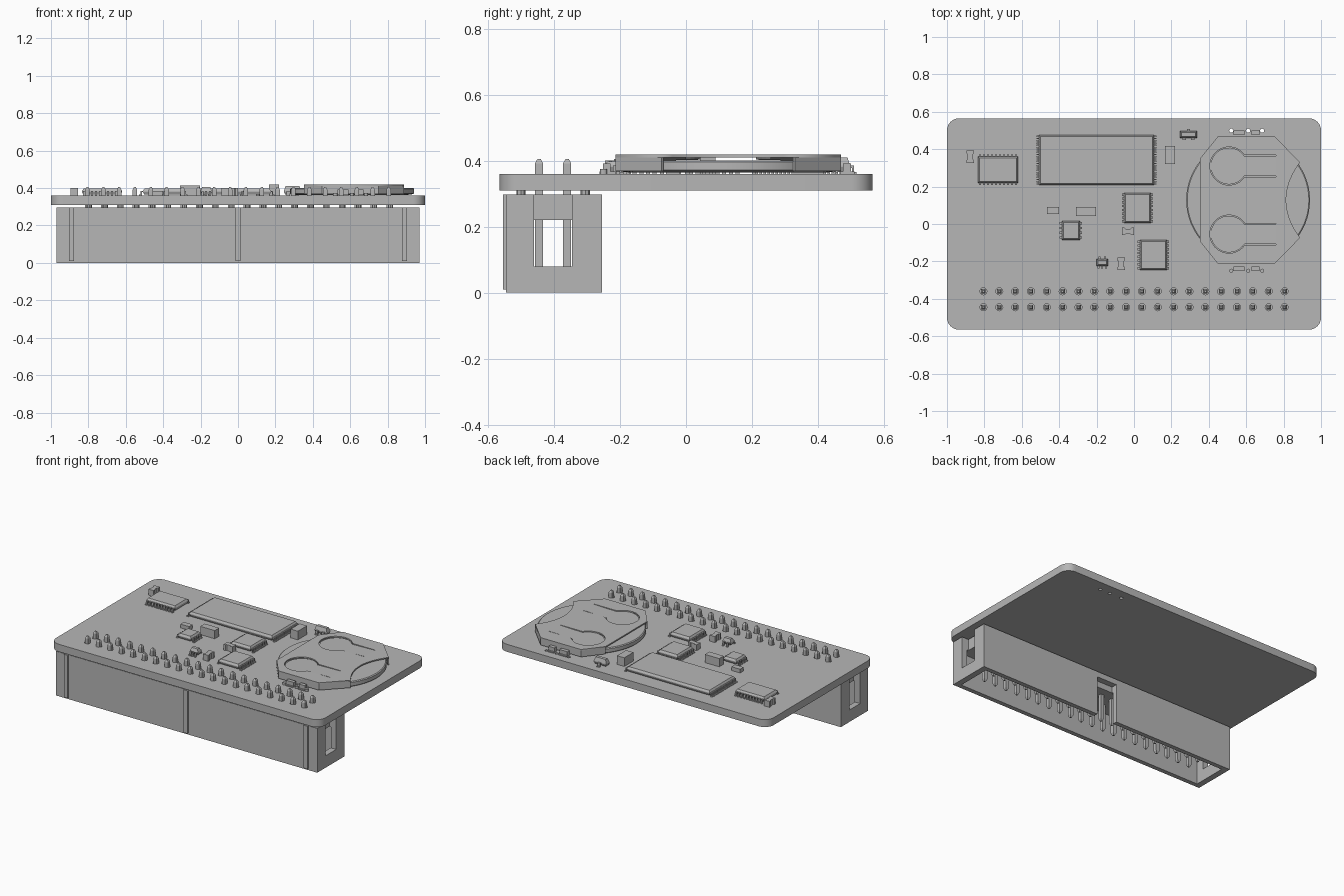
import bpy, bmesh
from math import sin, cos, pi, atan2
from mathutils import Vector

old = bpy.data.objects.get("Cube")
if old:
    bpy.data.objects.remove(old)

grey = bpy.data.materials.new("plain grey")
grey.use_nodes = True
grey.diffuse_color = (0.47, 0.47, 0.47, 1)
grey.node_tree.nodes["Principled BSDF"].inputs["Base Color"].default_value = grey.diffuse_color

TOP = 0.36      # upper face of the board
UNDER = 0.31    # lower face of the board


def add_object(name, mesh):
    obj = bpy.data.objects.new(name, mesh)
    bpy.context.collection.objects.link(obj)
    mesh.materials.clear()
    mesh.materials.append(grey)
    return obj


def finish(name, bm):
    bmesh.ops.recalc_face_normals(bm, faces=bm.faces)
    mesh = bpy.data.meshes.new(name)
    bm.to_mesh(mesh)
    bm.free()
    return add_object(name, mesh)


def loft(bm, sections):
    """Join equal rings of points and cap both ends."""
    rings = [[bm.verts.new(p) for p in s] for s in sections]
    n = len(rings[0])
    for a, b in zip(rings, rings[1:]):
        for i in range(n):
            j = (i + 1) % n
            bm.faces.new((a[i], a[j], b[j], b[i]))
    bm.faces.new(rings[0][::-1])
    bm.faces.new(rings[-1])


def rect(x0, x1, y0, y1, z, inset=0):
    x0, x1, y0, y1 = x0 + inset, x1 - inset, y0 + inset, y1 - inset
    return [(x0, y0, z), (x1, y0, z), (x1, y1, z), (x0, y1, z)]


def box(bm, x0, x1, y0, y1, z0, z1):
    loft(bm, [rect(x0, x1, y0, y1, z0), rect(x0, x1, y0, y1, z1)])


def circle(cx, cy, r, n=12, start=0, sweep=2 * pi, ends=False):
    return [(cx + r * cos(start + sweep * i / n), cy + r * sin(start + sweep * i / n))
            for i in range(n + ends)]


def at(points, z):
    return [(x, y, z) for x, y in points]


def plate(name, outlines, z0, z1):
    """Flat sheet; outlines after the first are holes."""
    curve = bpy.data.curves.new(name, "CURVE")
    curve.dimensions, curve.fill_mode = "2D", "BOTH"
    curve.extrude = (z1 - z0) / 2
    for pts in outlines:
        spline = curve.splines.new("POLY")
        spline.points.add(len(pts) - 1)
        for p, (x, y) in zip(spline.points, pts):
            p.co = (x, y, 0, 1)
        spline.use_cyclic_u = True
    temp = bpy.data.objects.new(name, curve)
    bpy.context.collection.objects.link(temp)
    graph = bpy.context.evaluated_depsgraph_get()
    mesh = bpy.data.meshes.new_from_object(temp.evaluated_get(graph))
    bpy.data.objects.remove(temp)
    for v in mesh.vertices:
        v.co.z += (z0 + z1) / 2
    return add_object(name, mesh)


# Circuit board with rounded corners and drilled holes
PINS = [(-0.805 + 1.61 * i / 19, y) for i in range(20) for y in (-0.445, -0.36)]
outline = []
for k, (sx, sy) in enumerate([(1, 1), (-1, 1), (-1, -1), (1, -1)]):
    outline += circle(sx * 0.935, sy * 0.5, 0.065, 8, k * pi / 2, pi / 2, True)
drills = [circle(x, y, 0.019) for x, y in PINS]
drills += [circle(x, 0.499, 0.011) for x in (0.52, 0.61, 0.685)]
plate("circuit_board", [outline] + drills, UNDER, TOP)

# Header pins with pointed ends
bm = bmesh.new()
for x, y in PINS:
    loft(bm, [rect(x - .012, x + .012, y - .012, y + .012, z, i)
              for z, i in ((0.04, .007), (0.055, 0), (0.392, 0), (0.405, .007))])
finish("header_pins", bm)

# Connector shell: open below, key notch at the back, windows in the ends
bm = bmesh.new()
box(bm, -0.97, 0.97, -0.545, -0.255, 0, 0.297)
shell = finish("connector_shell", bm)
cuts = [(-0.93, 0.93, -0.515, -0.285, -0.1, 0.22),
        (0.92, 1.1, -0.46, -0.345, 0.08, 0.4),
        (-1.1, -0.92, -0.46, -0.345, 0.08, 0.4),
        (-0.075, 0.075, -0.295, -0.2, -0.1, 0.26)]
bpy.context.view_layer.objects.active = shell
for c in cuts:
    bm = bmesh.new()
    box(bm, *c)
    cutter = finish("cutter", bm)
    cutter.hide_render = True
    mod = shell.modifiers.new("cut", "BOOLEAN")
    mod.operation, mod.object, mod.solver = "DIFFERENCE", cutter, "EXACT"
    bpy.ops.object.modifier_apply(modifier=mod.name)
    bpy.data.objects.remove(cutter)

# Ridges on the front of the connector and standoffs above it
bm = bmesh.new()
for x in (-0.89, 0, 0.89):
    box(bm, x - 0.014, x + 0.014, -0.555, -0.54, 0.01, 0.297)
finish("connector_ridges", bm)
bm = bmesh.new()
for x, _ in PINS[::2]:
    for y in (-0.5, -0.305):
        loft(bm, [at(circle(x + 0.01, y, 0.014, 8), z) for z in (0.295, UNDER)])
finish("connector_standoffs", bm)


# Chips with gull-wing legs
def chip(name, x0, x1, y0, y1, along, low, high, reach=0.02, width=0.012, top=0.397):
    """low and high are the leg counts on the two sides; along is the row axis."""
    bm = bmesh.new()
    loft(bm, [rect(x0, x1, y0, y1, z, i)
              for z, i in ((0.365, .007), (0.38, 0), (0.385, 0), (top, .008))])
    finish(name, bm)
    bm = bmesh.new()
    start, end = (x0, x1) if along == "x" else (y0, y1)
    for edge, sign, count in (((y0, y1)[0] if along == "x" else x0, -1, low),
                              (y1 if along == "x" else x1, 1, high)):
        for i in range(count):
            mid = start + (end - start) * (i + 0.5) / count
            for a, b, z0, z1 in ((-0.004, reach * .6, .378, .385),
                                 (reach * .3, reach * .6, TOP, .385),
                                 (reach * .3, reach, TOP, .366)):
                d = sorted((edge + sign * a, edge + sign * b))
                m = (mid - width / 2, mid + width / 2)
                box(bm, *(m + tuple(d) if along == "x" else tuple(d) + m), z0, z1)
    finish(name + "_legs", bm)


chip("left_chip", -0.834, -0.62, 0.22, 0.36, "x", 10, 10)
chip("memory_chip", -0.508, 0.107, 0.208, 0.475, "y", 22, 22, width=0.007)
chip("middle_chip", -0.053, 0.09, 0.005, 0.166, "y", 8, 8)
chip("front_chip", 0.032, 0.176, -0.246, -0.085, "y", 8, 8)
chip("small_chip", -0.385, -0.29, -0.085, 0.016, "y", 4, 4)
chip("back_transistor", 0.246, 0.337, 0.46, 0.497, "x", 2, 1, width=0.018, top=0.41)
chip("front_regulator", -0.2, -0.14, -0.225, -0.187, "x", 3, 2, width=0.011, top=0.405)

# Plain block parts and waisted capacitors
for name, x0, x1, y0, y1, h in (("back_block", 0.166, 0.22, 0.32, 0.417, 0.418),
                                ("middle_block", -0.31, -0.203, 0.043, 0.09, 0.415),
                                ("small_block", -0.465, -0.40, 0.053, 0.09, 0.385)):
    bm = bmesh.new()
    box(bm, x0, x1, y0, y1, TOP, h)
    finish(name, bm)
for name, cx, cy, turned in (("left_capacitor", -0.875, 0.36, True),
                             ("middle_capacitor", -0.032, -0.04, False),
                             ("front_capacitor", -0.069, -0.213, True)):
    half = [(.033, -.02), (.033, .02), (.018, .02), (.013, .014),
            (-.013, .014), (-.018, .02)]
    pts = half + [(-x, -y) for x, y in half]
    pts = [(cx + y, cy + x) if turned else (cx + x, cy + y) for x, y in pts]
    bm = bmesh.new()
    loft(bm, [at(pts, TOP), at(pts, 0.4)])
    finish(name, bm)

# Coin battery
CX, CY = 0.61, 0.128
bm = bmesh.new()
loft(bm, [at(circle(CX, CY, r, 64), z)
          for z, r in ((.364, .30), (.368, .327), (.372, .331), (.396, .331), (.401, .325))])
coin = finish("coin_battery", bm)
for o in bpy.context.selected_objects:
    o.select_set(False)
coin.select_set(True)
bpy.context.view_layer.objects.active = coin
bpy.ops.object.shade_smooth_by_angle()


# Battery clip: top sheet with two keyhole openings and sprung tongues
def keyhole(cy, r, neck):
    a = atan2(neck, (r * r - neck * neck) ** 0.5)
    return [(0.76, cy + neck)] + circle(0.508, cy, r, 28, a, 2 * pi - 2 * a, True) + [(0.76, cy - neck)]


back_edge = [(0.888, 0.33), (0.75, 0.47), (0.45, 0.47), (0.353, 0.35)]
front_edge = [(x, 2 * CY - y) for x, y in back_edge[::-1]]
curve_edge = [(0.813 + 0.075 * t * t, CY + 0.202 * t) for t in [i / 6 - 1 for i in range(1, 12)]]
holes = (0.31, -0.054)
plate("clip_top", [back_edge + front_edge + curve_edge] +
      [keyhole(y, 0.102, 0.058) for y in holes], 0.41, 0.418)
for name, y in zip(("back_tongue", "front_tongue"), holes):
    pts = keyhole(y, 0.098, 0.054)
    bm = bmesh.new()
    loft(bm, [[(x, v, z - 0.009 * (0.76 - x) / 0.35) for x, v in pts] for z in (0.41, 0.418)])
    finish(name, bm)

# Clip skirts, solder tabs and pegs
bm = bmesh.new()
for edge in (back_edge, front_edge):
    for p, q in zip(edge, edge[1:]):
        p, q = Vector(p), Vector(q)
        d = (q - p).normalized()
        n = Vector((-d.y, d.x)) * 0.008
        loft(bm, [at([p, q, q + n, p + n], z) for z in (0.368, 0.416)])
finish("clip_skirts", bm)
bm = bmesh.new()
for y0, y1, py in ((0.468, 0.51, 0.487), (-0.262, -0.212, -0.24)):
    for x0, x1 in ((0.532, 0.59), (0.628, 0.672)):
        box(bm, x0, x1, y0, y1, TOP, 0.367)
        box(bm, x0, x1, py - 0.012, py + 0.012, TOP, 0.392)
finish("clip_tabs", bm)
bm = bmesh.new()
for x in (0.52, 0.61, 0.685):
    loft(bm, [at(circle(x, -0.25, 0.011), z) for z in (TOP, 0.375)])
finish("clip_pegs", bm)
